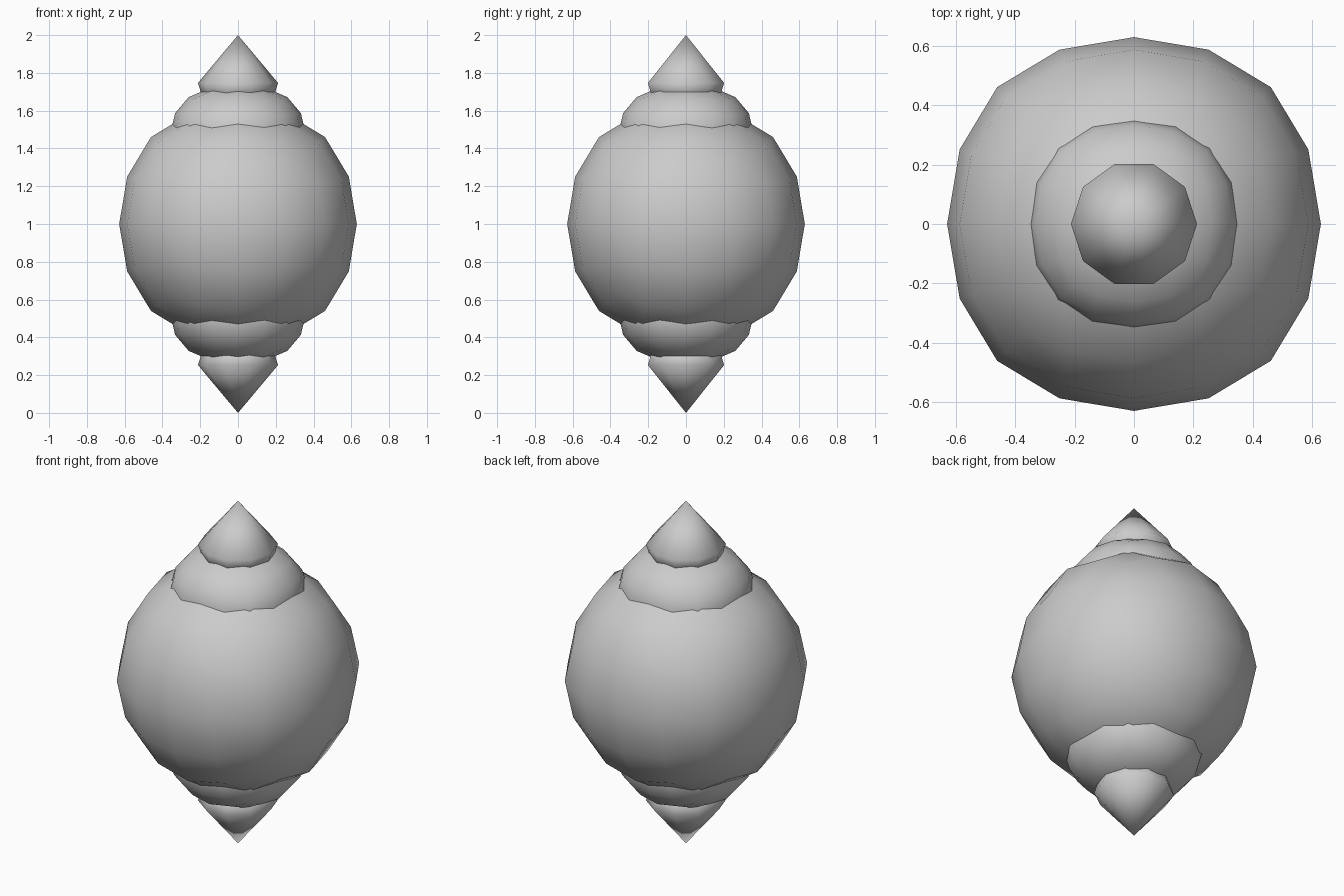
import bpy, bmesh
from math import cos, sin, pi

if "Cube" in bpy.data.objects:
    bpy.data.objects.remove(bpy.data.objects["Cube"])

FACE = 0.8785  # half-extent of a 2 m cube after two Catmull-Clark steps


def smooth(ob):
    for p in ob.data.polygons:
        p.use_smooth = True


def cube_ball(name, z, radius, half_height):
    """Cube rounded by subdivision into a low-poly ball."""
    me = bpy.data.meshes.new(name)
    bm = bmesh.new()
    bmesh.ops.create_cube(bm, size=2 / FACE)
    for v in bm.verts:
        v.co.x *= radius
        v.co.y *= radius
        v.co.z *= half_height
    bm.to_mesh(me)
    bm.free()
    ob = bpy.data.objects.new(name, me)
    bpy.context.collection.objects.link(ob)
    ob.location.z = z
    smooth(ob)
    mod = ob.modifiers.new("round", 'SUBSURF')
    mod.levels = mod.render_levels = 2
    mod.use_limit_surface = False


def spike(name, side, sides=10):
    """Ten-sided pointed cap; side is +1 for top, -1 for bottom."""
    bm = bmesh.new()
    tip = bm.verts.new((0, 0, 1 + side))
    rings = []
    for r, h in ((0.212, 0.747), (0.196, 0.695), (0.16, 0.64)):
        rings.append([bm.verts.new((r * cos(2 * pi * i / sides),
                                    r * sin(2 * pi * i / sides),
                                    1 + side * h)) for i in range(sides)])
    for i in range(sides):
        j = (i + 1) % sides
        bm.faces.new((tip, rings[0][i], rings[0][j]))
        for a, b in zip(rings, rings[1:]):
            bm.faces.new((a[i], b[i], b[j], a[j]))
    bm.faces.new(rings[-1])
    bmesh.ops.recalc_face_normals(bm, faces=bm.faces)
    me = bpy.data.meshes.new(name)
    bm.to_mesh(me)
    bm.free()
    ob = bpy.data.objects.new(name, me)
    bpy.context.collection.objects.link(ob)
    smooth(ob)


# Main ball
cube_ball("body", 1.0, 0.629, 0.629)

# Flattened collars and pointed tips, mirrored top and bottom
for label, side in (("top", 1), ("bottom", -1)):
    cube_ball(label + "_collar", 1 + side * 0.485, 0.357, 0.255)
    spike(label + "_tip", side)
